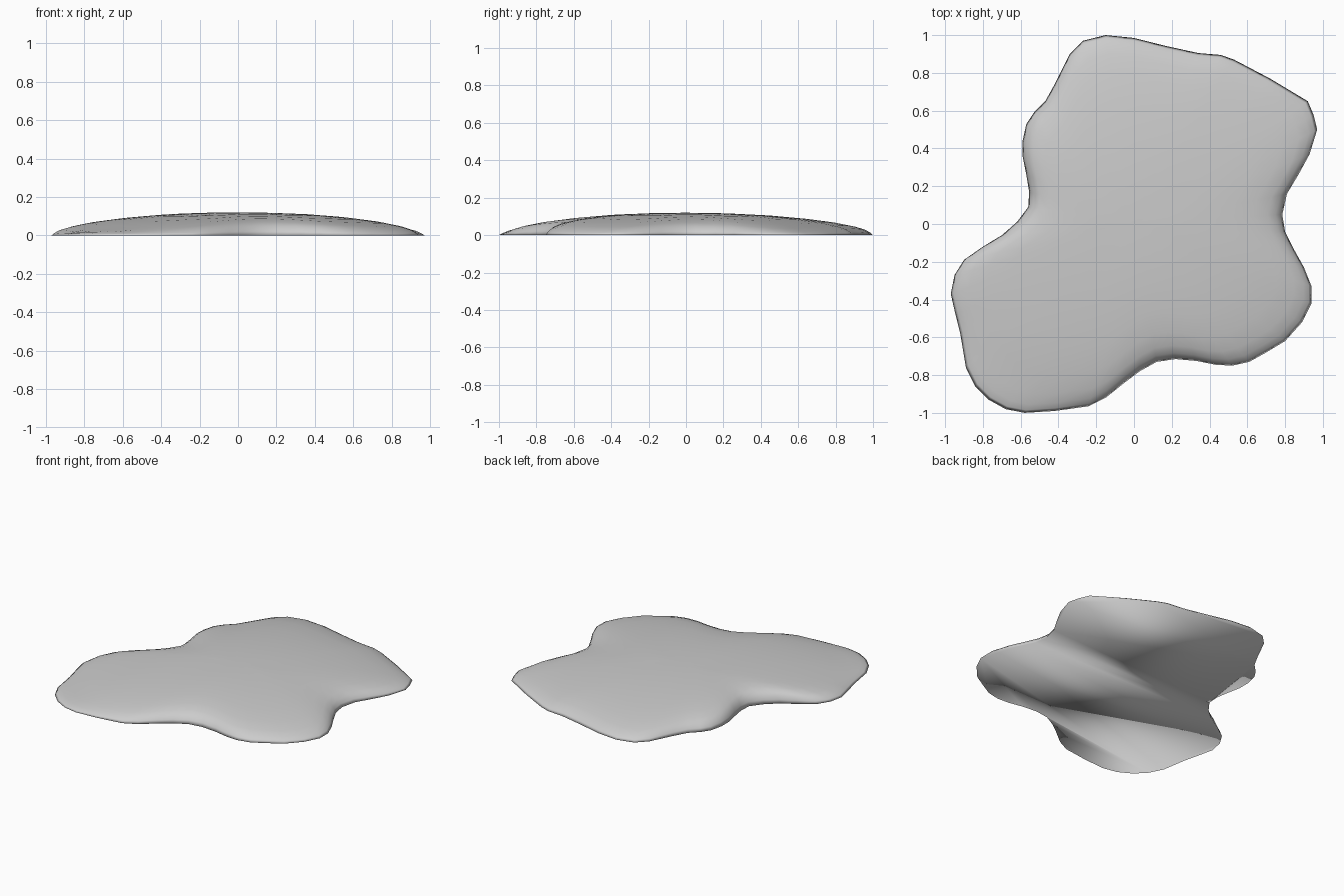
import bpy, bmesh

# Rim outline seen from above, counter-clockwise, starting at the back left lobe
OUTLINE = [
    (-0.27, 0.97), (-0.34, 0.90), (-0.38, 0.82), (-0.42, 0.74), (-0.47, 0.65),
    (-0.53, 0.59), (-0.57, 0.53), (-0.59, 0.44), (-0.59, 0.36), (-0.57, 0.26),
    (-0.555, 0.17), (-0.56, 0.09), (-0.62, 0.01), (-0.70, -0.06), (-0.80, -0.12),
    (-0.90, -0.19), (-0.95, -0.27), (-0.97, -0.37), (-0.945, -0.48), (-0.92, -0.58),
    (-0.89, -0.76), (-0.84, -0.86), (-0.77, -0.93), (-0.68, -0.98), (-0.58, -1.0),
    (-0.42, -0.99), (-0.24, -0.965), (-0.15, -0.92), (-0.05, -0.84), (0.03, -0.78),
    (0.12, -0.73), (0.22, -0.715), (0.33, -0.725), (0.43, -0.745), (0.52, -0.75),
    (0.61, -0.73), (0.70, -0.68), (0.80, -0.62), (0.89, -0.52), (0.94, -0.42),
    (0.94, -0.33), (0.90, -0.23), (0.85, -0.14), (0.80, -0.04), (0.785, 0.05),
    (0.81, 0.16), (0.87, 0.26), (0.93, 0.37), (0.97, 0.50), (0.95, 0.58),
    (0.92, 0.65), (0.72, 0.77), (0.53, 0.87), (0.46, 0.895), (0.34, 0.905),
    (0.18, 0.94), (0.0, 0.985), (-0.15, 1.0),
]

# Rings from rim to centre: (fraction of radius, share of dome height)
RINGS = [(1.0, 0.0), (0.985, 0.3), (0.955, 0.6), (0.90, 0.80), (0.80, 0.93),
         (0.65, 0.98), (0.45, 1.0), (0.22, 1.0)]


def dome(x, y):
    return 0.12 - 0.075 * (x * x + y * y)


bm = bmesh.new()

# Domed upper surface
rings = []
for scale, share in RINGS:
    rings.append([bm.verts.new((x * scale, y * scale,
                                max(dome(x * scale, y * scale), 0.03) * share))
                  for x, y in OUTLINE])
n = len(OUTLINE)
for outer, inner in zip(rings, rings[1:]):
    for i in range(n):
        j = (i + 1) % n
        bm.faces.new((outer[i], outer[j], inner[j], inner[i]))
top = bm.verts.new((0, 0, 0.12))
for i in range(n):
    bm.faces.new((rings[-1][i], rings[-1][(i + 1) % n], top))

# Flat underside
bm.faces.new(list(reversed(rings[0])))

for f in bm.faces:
    f.smooth = True
mesh = bpy.data.meshes.new("puddle")
bm.to_mesh(mesh)
bm.free()
puddle = bpy.data.objects.new("puddle", mesh)
bpy.context.collection.objects.link(puddle)
